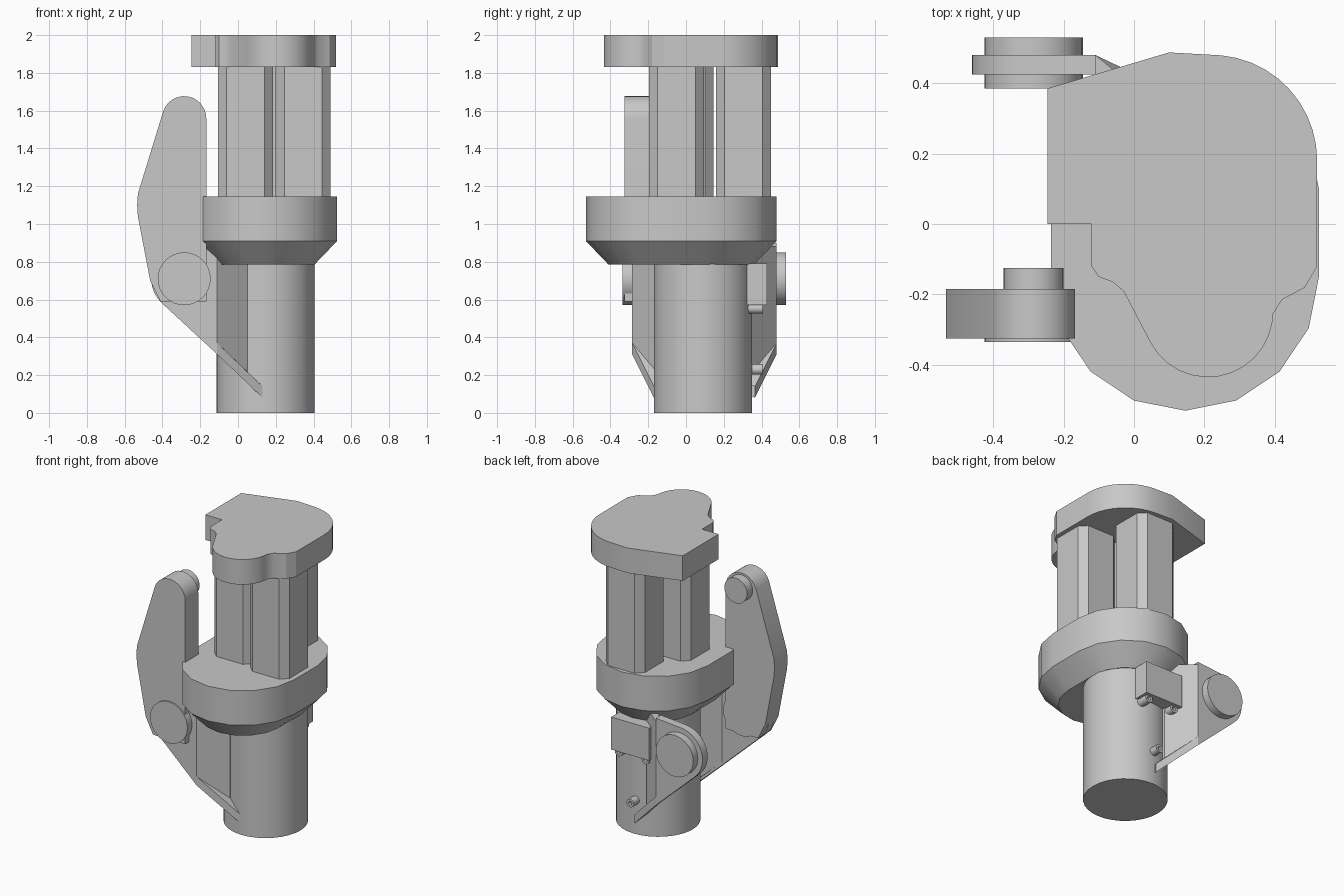
import bpy, bmesh, math
from mathutils import Vector

cube = bpy.data.objects.get("Cube")
if cube:
    bpy.data.objects.remove(cube, do_unlink=True)

grey = bpy.data.materials.new("plain grey")
grey.use_nodes = True
colour = (0.58, 0.58, 0.58, 1)
grey.diffuse_color = colour
grey.node_tree.nodes["Principled BSDF"].inputs["Base Color"].default_value = colour

MID_Y = 0.0975  # plane between the two side brackets


def finish(name, bm):
    bmesh.ops.recalc_face_normals(bm, faces=bm.faces[:])
    mesh = bpy.data.meshes.new(name)
    bm.to_mesh(mesh)
    bm.free()
    mesh.materials.append(grey)
    ob = bpy.data.objects.new(name, mesh)
    bpy.context.collection.objects.link(ob)
    bpy.ops.object.select_all(action='DESELECT')
    ob.select_set(True)
    bpy.context.view_layer.objects.active = ob
    bpy.ops.object.shade_smooth_by_angle(angle=math.radians(30))
    return ob


def loft(name, rings):
    """Skin matching rings of 3D points and cap both ends."""
    bm = bmesh.new()
    loops = [[bm.verts.new(p) for p in ring] for ring in rings]
    n = len(loops[0])
    for a, b in zip(loops, loops[1:]):
        for i in range(n):
            j = (i + 1) % n
            bm.faces.new((a[i], a[j], b[j], b[i]))
    bm.faces.new(loops[0])
    bm.faces.new(loops[-1])
    return finish(name, bm)


def prism_z(name, pts, z0, z1):
    return loft(name, [[(x, y, z) for x, y in pts] for z in (z0, z1)])


def prism_y(name, pts, y0, y1):
    return loft(name, [[(x, y, z) for x, z in pts] for y in (y0, y1)])


def arc(cx, cy, r, a0, a1, n):
    angles = [math.radians(a0 + (a1 - a0) * i / n) for i in range(n + 1)]
    return [(cx + r * math.cos(a), cy + r * math.sin(a)) for a in angles]


def circle(cx, cy, r, n=32):
    return arc(cx, cy, r, 0, 360, n)[:-1]


def stadium(r):
    return arc(0.145, 0.1, r, 0, 180, 8) + arc(0.145, -0.15, r, 180, 360, 8)


# Main body and flange with tapered underside
prism_z("main_cylinder", circle(0.145, 0.09, 0.26), 0, 0.9)
loft("flange", [[(x, y, z) for x, y in stadium(r)]
                for r, z in ((0.26, 0.785), (0.38, 0.91), (0.38, 1.145))])

# Three chamfered columns
for i, (cx, cy) in enumerate([(0.345, -0.05), (0.04, 0.0), (0.17, 0.305)]):
    h, c = 0.146, 0.1
    pts = [(cx + x, cy + y) for x, y in
           [(h, -c), (h, c), (c, h), (-c, h), (-h, c), (-h, -c), (-c, -h), (c, -h)]]
    prism_z(f"column_{i + 1}", pts, 1.14, 1.835)

# Top cap
cap = [(-0.245, 0), (-0.245, 0.385), (0.1, 0.487)]
cap += arc(0.22, 0.18, 0.3, 85, 0, 10)
cap += [(0.52, -0.12), (0.485, -0.18), (0.42, -0.215), (0.395, -0.255)]
cap += arc(0.21, -0.25, 0.185, -10, -152, 12)
cap += [(-0.03, -0.19), (-0.06, -0.165), (-0.1, -0.15), (-0.12, -0.12), (-0.12, 0)]
prism_z("top_cap", cap, 1.83, 2.0)

# Tall arm with a round pin at its tip
arm = arc(-0.285, 1.56, 0.117, 0, 160, 12)
arm += [(-0.53, 1.16), (-0.534, 1.1), (-0.53, 1.04), (-0.465, 0.7), (-0.41, 0.59), (-0.168, 0.59)]
prism_y("arm", arm, -0.325, -0.185)
prism_y("arm_pin", circle(-0.285, 1.58, 0.085), -0.2, -0.125)

# Pivot brackets on both sides, mirrored about the middle plane
plate = arc(-0.285, 0.71, 0.175, 95, 227, 12) + [(-0.11, 0.31), (-0.11, 0.9)]
for side, s in (("front", 1), ("back", -1)):
    def my(y):
        return MID_Y + s * (y - MID_Y)

    prism_y(f"{side}_bracket_plate", plate, my(-0.285), my(-0.23))
    prism_y(f"{side}_pivot_disc", circle(-0.285, 0.71, 0.14), my(-0.335), my(-0.19))

    # web bending in to the cylinder, with a diagonal lower edge
    web = [(-0.11, -0.285, 0.33), (0.05, -0.155, 0.18), (0.05, -0.1, 0.18), (-0.11, -0.23, 0.33)]
    loft(f"{side}_bracket_web", [[(x, my(y), z) for x, y, z in web],
                                 [(x, my(y), 0.88) for x, y, z in web]])

    # sloping lip along the lower edge
    lip = [(-0.11, -0.285, 0.31), (0.13, -0.17, 0.08), (0.1, -0.1, 0.11), (-0.11, -0.23, 0.31)]
    loft(f"{side}_bracket_lip", [[(x, my(y), z + dz) for x, y, z in lip] for dz in (0, 0.06)])

# Rear box with its ports and a low nozzle
prism_y("rear_box", [(-0.025, 0.57), (0.26, 0.57), (0.26, 0.79), (-0.025, 0.79)], 0.3, 0.43)


def port(name, x, z, r, y0, y1):
    """Short tube along y with a recessed end."""
    rings = [(r, y0), (r, y1), (r * 0.45, y1), (r * 0.45, y1 - 0.02)]
    loft(name, [[(px, y, pz) for px, pz in circle(x, z, q, 16)] for q, y in rings])


for i, x in enumerate((0.02, 0.22)):
    port(f"box_port_{i + 1}", x, 0.553, 0.028, 0.3, 0.407)
port("low_nozzle", 0.135, 0.23, 0.028, 0.3, 0.405)
